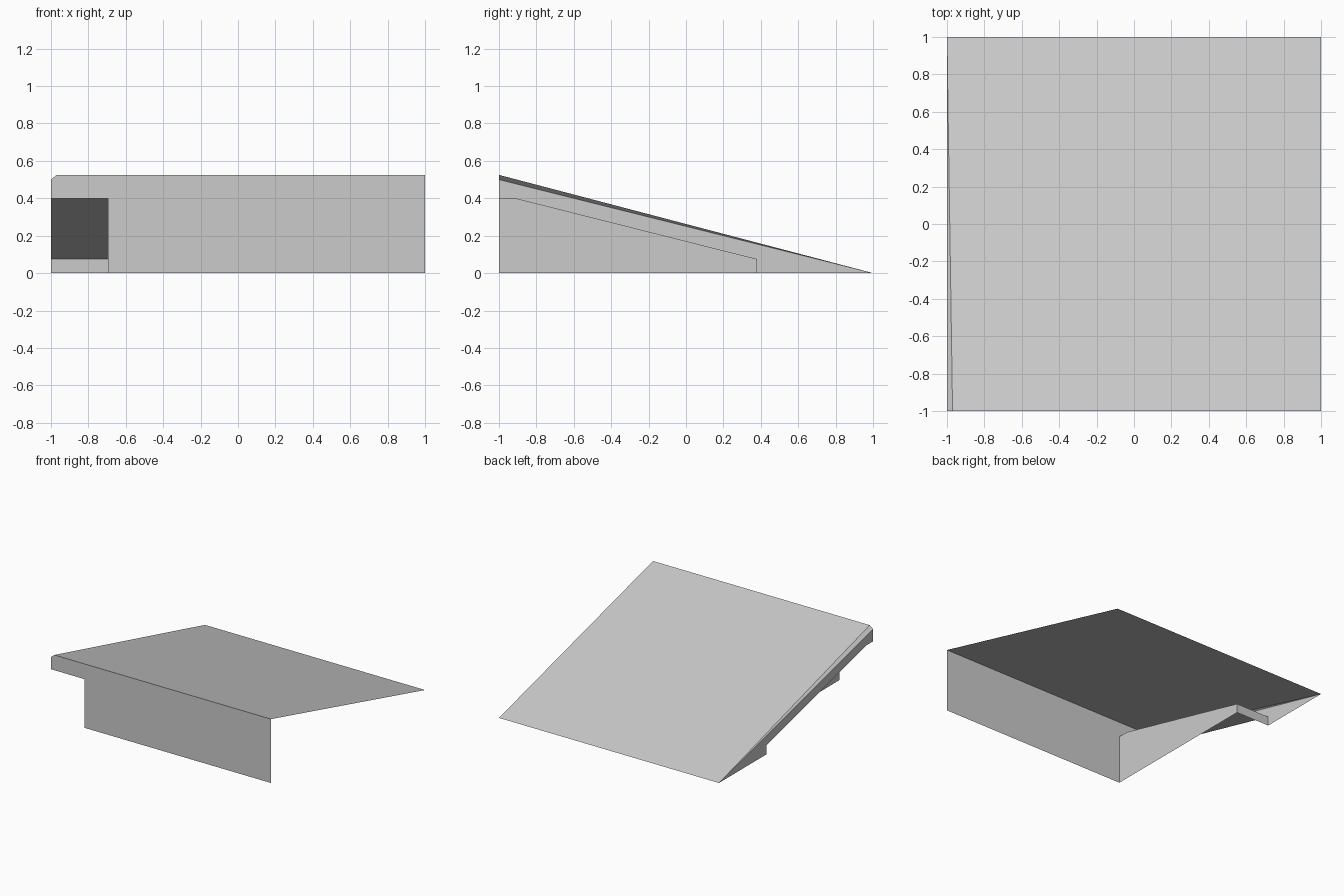
import bpy

old = bpy.data.objects.get("Cube")
if old:
    bpy.data.objects.remove(old, do_unlink=True)

# Single flat colour
grey = bpy.data.materials.new("light grey")
grey.use_nodes = True
colour = (0.6, 0.6, 0.6, 1)
grey.diffuse_color = colour
grey.node_tree.nodes["Principled BSDF"].inputs["Base Color"].default_value = colour

# Main dimensions
SIDE = 1.0          # half width and half length
TOP = 0.525         # ramp height at the front
EDGE = 0.5          # ramp height at the trimmed corner
TRIM = 0.97         # where the trimmed corner starts
INNER = -0.695      # inner wall of the side recess
# Recess outline in (y, z), from the front over the ceiling to the ground
recess = [(-SIDE, 0.4), (-0.91, 0.4), (0.38, 0.075), (0.38, 0)]


def panel(name, *faces):
    """Make a thin open sheet from outward-facing polygons."""
    verts = [p for f in faces for p in f]
    index, start = [], 0
    for f in faces:
        index.append(range(start, start + len(f)))
        start += len(f)
    mesh = bpy.data.meshes.new(name)
    mesh.from_pydata(verts, [], [list(i) for i in index])
    mesh.materials.append(grey)
    obj = bpy.data.objects.new(name, mesh)
    bpy.context.collection.objects.link(obj)
    return obj


low_right = (-SIDE, SIDE, 0)
trim_top = (-TRIM, -SIDE, TOP)
trim_low = (-SIDE, -SIDE, EDGE)

# Sloping top and its narrow trimmed corner
panel("ramp_surface", [trim_top, (SIDE, -SIDE, TOP), (SIDE, SIDE, 0), low_right])
panel("ramp_corner_trim", [trim_low, trim_top, low_right])

# Front wall, stepped around the recess opening
panel("front_wall", [
    (INNER, -SIDE, 0), (SIDE, -SIDE, 0), (SIDE, -SIDE, TOP), trim_top,
    trim_low, (-SIDE, -SIDE, 0.4), (INNER, -SIDE, 0.4)])

# Side wall above and behind the recess
panel("side_wall", [trim_low, low_right] + [(-SIDE, y, z) for y, z in reversed(recess)])

# Recess: ceiling and end wall swept from the outline, then the inner wall
panel("recess_lining", *[
    [(-SIDE, *a), (-SIDE, *b), (INNER, *b), (INNER, *a)]
    for a, b in zip(recess, recess[1:])])
panel("recess_inner_wall", [(INNER, -SIDE, 0)] + [(INNER, y, z) for y, z in recess])
